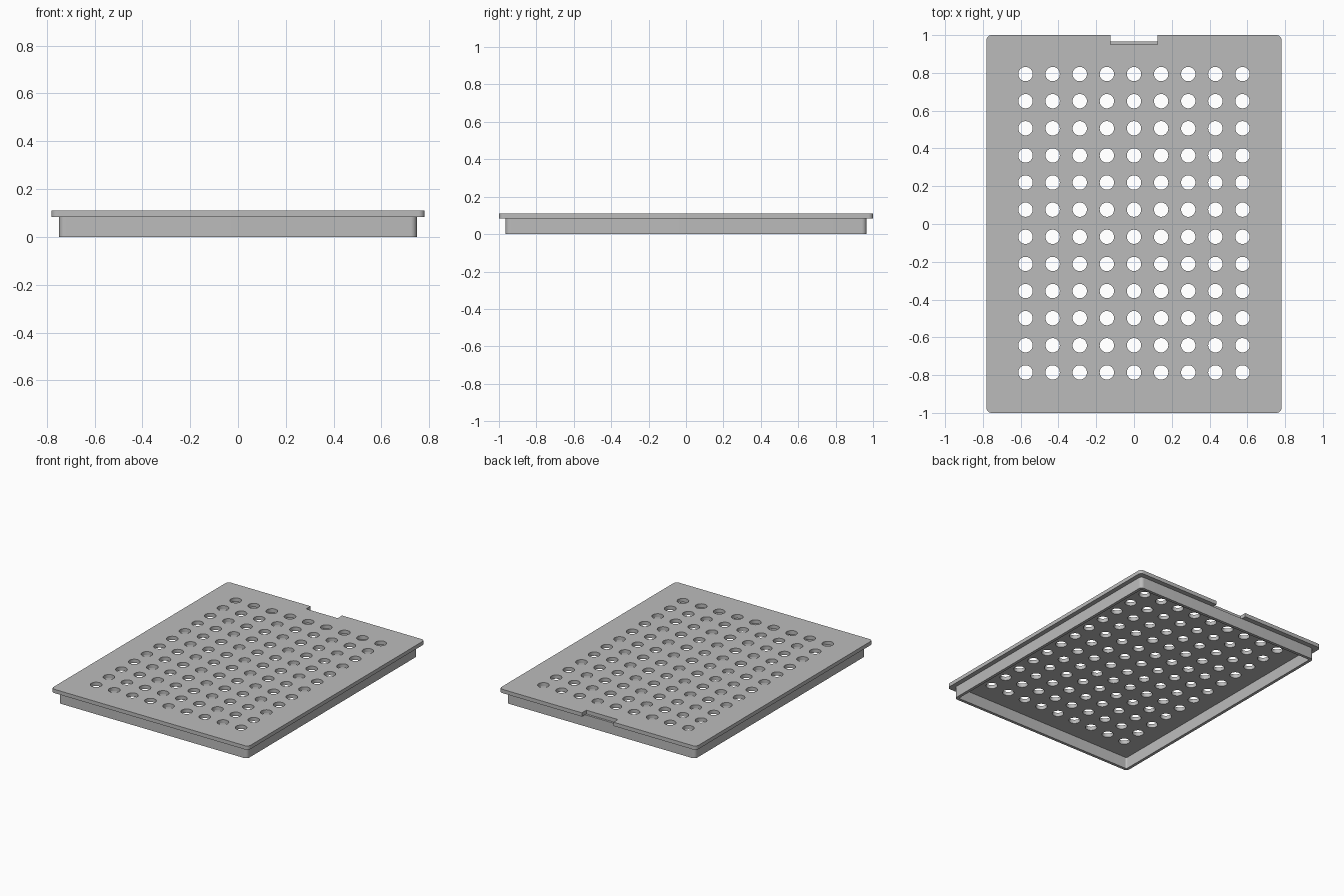
import bpy, bmesh
from math import sin, cos, pi

cube = bpy.data.objects.get("Cube")
if cube:
    bpy.data.objects.remove(cube, do_unlink=True)

# Single grey material
grey = bpy.data.materials.new("plain_grey")
grey.use_nodes = True
GREY = (0.5, 0.5, 0.5, 1)
grey.diffuse_color = GREY
grey.node_tree.nodes["Principled BSDF"].inputs["Base Color"].default_value = GREY


def arc(cx, cy, r, start, end, n):
    return [(cx + r * cos(start + (end - start) * i / n),
             cy + r * sin(start + (end - start) * i / n)) for i in range(n + 1)]


def circle(cx, cy, r, n=32):
    return arc(cx, cy, r, 0, 2 * pi, n)[:-1]


def rounded_rect(hx, hy, r, notch=()):
    """Corner arcs counter-clockwise, with an optional notch in the back edge."""
    pts = []
    for k, (sx, sy) in enumerate([(1, 1), (-1, 1), (-1, -1), (1, -1)]):
        pts += arc(sx * (hx - r), sy * (hy - r), r, k * pi / 2, (k + 1) * pi / 2, 8)
        if k == 0:
            pts += notch
    return pts


def extruded_sheet(name, loops, z0, z1):
    """Fill an outline with holes and extrude it upward."""
    bm = bmesh.new()
    for loop in loops:
        vs = [bm.verts.new((x, y, z0)) for x, y in loop]
        for a, b in zip(vs, vs[1:] + vs[:1]):
            bm.edges.new((a, b))
    bmesh.ops.triangle_fill(bm, edges=bm.edges[:], use_beauty=True)
    top = bmesh.ops.extrude_face_region(bm, geom=bm.faces[:], use_keep_orig=True)
    bmesh.ops.translate(bm, vec=(0, 0, z1 - z0),
                        verts=[g for g in top["geom"] if isinstance(g, bmesh.types.BMVert)])
    bmesh.ops.recalc_face_normals(bm, faces=bm.faces[:])
    mesh = bpy.data.meshes.new(name)
    bm.to_mesh(mesh)
    bm.free()
    mesh.materials.append(grey)
    obj = bpy.data.objects.new(name, mesh)
    bpy.context.collection.objects.link(obj)
    bpy.ops.object.select_all(action="DESELECT")
    obj.select_set(True)
    bpy.context.view_layer.objects.active = obj
    bpy.ops.object.shade_smooth_by_angle(angle=pi / 6)
    return obj


TOP, LEDGE = 0.11, 0.083      # top surface and underside of the plate
PITCH, COLS, ROWS = 0.1436, 9, 12

# Perforated top plate with a finger notch at the back
notch = [(0.125, 1), (0.125, 0.95), (-0.125, 0.95), (-0.125, 1)]
holes = [circle((c - (COLS - 1) / 2) * PITCH, (r - (ROWS - 1) / 2) * PITCH + 0.004, 0.038)
         for c in range(COLS) for r in range(ROWS)]
extruded_sheet("perforated_plate", [rounded_rect(0.781, 1, 0.026, notch)] + holes, LEDGE, TOP)

# Skirt wall below the plate
WALL = 0.021
extruded_sheet("skirt_wall", [rounded_rect(0.748, 0.965, 0.026),
                              rounded_rect(0.748 - WALL, 0.965 - WALL, 0.012)], 0, LEDGE)
